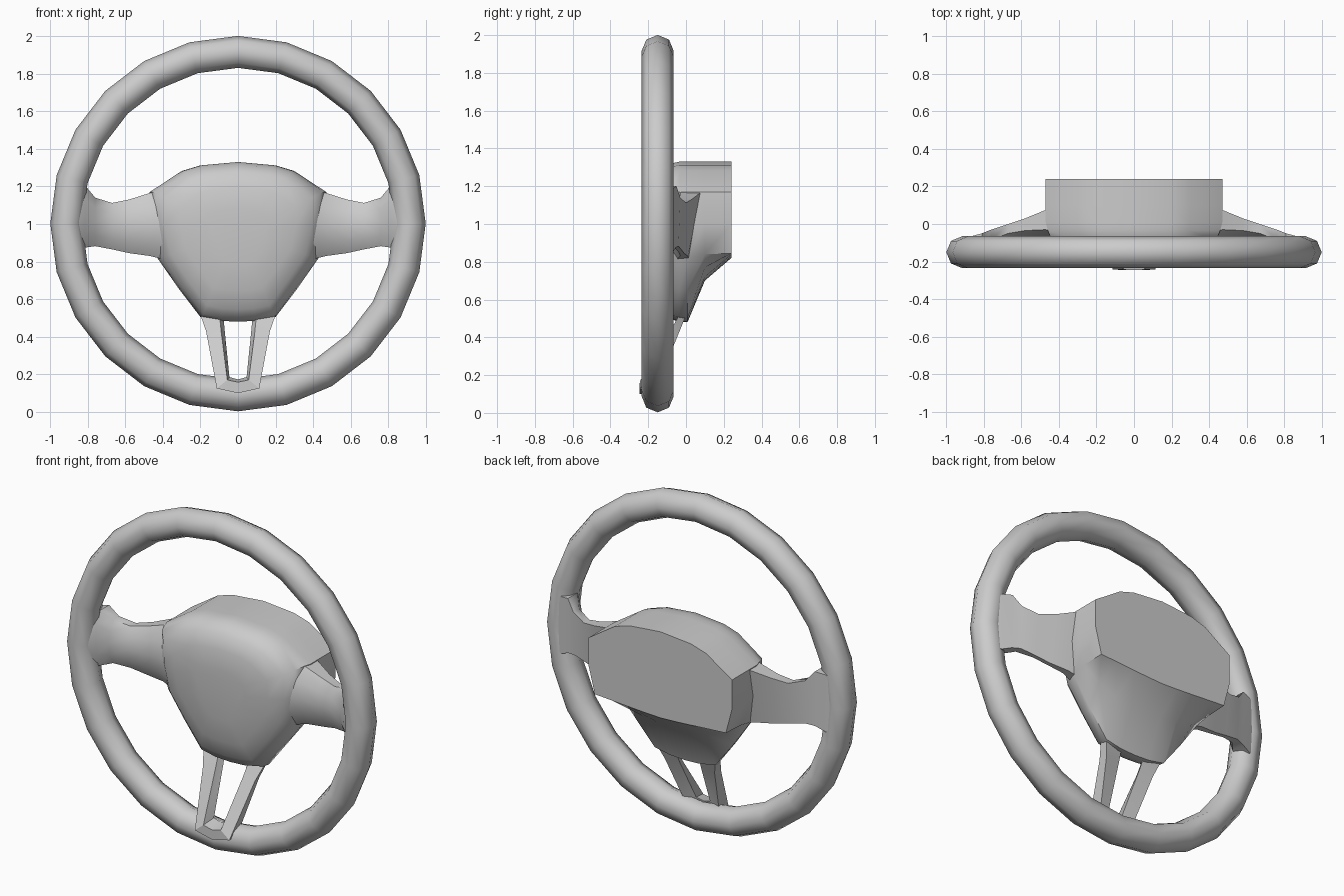
import bpy, bmesh, math

if "Cube" in bpy.data.objects:
    bpy.data.objects.remove(bpy.data.objects["Cube"])


def finish(name, bm, angle):
    """Turn a bmesh into a smooth-by-angle object."""
    bmesh.ops.recalc_face_normals(bm, faces=bm.faces)
    me = bpy.data.meshes.new(name)
    bm.to_mesh(me)
    bm.free()
    ob = bpy.data.objects.new(name, me)
    bpy.context.collection.objects.link(ob)
    bpy.ops.object.select_all(action='DESELECT')
    ob.select_set(True)
    bpy.context.view_layer.objects.active = ob
    bpy.ops.object.shade_smooth_by_angle(angle=math.radians(angle))
    return ob


def loft(name, loops, angle=40):
    """Skin a list of equal-length closed loops and cap both ends."""
    bm = bmesh.new()
    rings = [[bm.verts.new(p) for p in lp] for lp in loops]
    n = len(rings[0])
    for a, b in zip(rings, rings[1:]):
        for i in range(n):
            j = (i + 1) % n
            bm.faces.new((a[i], a[j], b[j], b[i]))
    bm.faces.new(rings[0])
    bm.faces.new(rings[-1])
    return finish(name, bm, angle)


# Rim: 24 x 8 ring
bpy.ops.mesh.primitive_torus_add(major_segments=24, minor_segments=8,
                                 major_radius=0.914, minor_radius=0.085,
                                 location=(0, -0.15, 1.002), rotation=(math.pi / 2, 0, 0))
bpy.context.object.name = "rim"
bpy.ops.object.shade_smooth_by_angle(angle=math.radians(60))

# Hub: half outlines (x, z) from top centre to bottom centre, lofted from back to front
upper = [(0, 1.33), (.2, 1.312), (.3, 1.282), (.47, 1.17), (.47, 1.0)]
front = upper + [(.43, .82), (.315, .655), (.2, .505), (.1, .485), (0, .48)]


def hub_loop(half, y, s=1.0, tilt=0.0, sx=1.0):
    """Mirror a half outline, scale it about the hub centre, lean lower part back."""
    pts = [(x * s * sx, y + tilt * (0.95 - (.95 + (z - .95) * s)), .95 + (z - .95) * s)
           for x, z in half]
    return pts + [(-x, yy, z) for x, yy, z in reversed(pts[1:-1])]


back = upper + [(.43, .845), (.32, .838), (.2, .83), (.1, .824), (0, .82)]
mid = upper + [(.433, .84), (.33, .77), (.21, .72), (.1, .705), (0, .70)]
loft("hub", [
    hub_loop(back, .24),
    hub_loop(mid, .10),
    hub_loop(front, .008),
    hub_loop(front, -.035, 1, 0, .975),
    hub_loop(front, -.085, .965, .02, .965),
    hub_loop(front, -.13, .86, .035, .97),
    hub_loop(front, -.16, .65, .04),
    hub_loop(front, -.175, .35, .04),
], 44)

# Side spokes: x, top z, bottom z, front y (middle), front y (edges), back y top, back y bottom
sections = [
    (.34, 1.20, .80, -.13, -.06, .10, .02),
    (.41, 1.185, .815, -.108, -.045, .09, .015),
    (.47, 1.165, .83, -.09, -.03, .075, .01),
    (.58, 1.13, .845, -.08, -.035, .03, -.01),
    (.67, 1.112, .865, -.09, -.05, 0, -.025),
    (.76, 1.14, .882, -.125, -.085, -.03, -.04),
    (.81, 1.20, .875, -.175, -.14, -.05, -.055),
    (.87, 1.19, .85, -.210, -.18, -.066, -.068),
    (.93, 1.14, .88, -.19, -.17, -.09, -.09),
]
for side, label in ((1, "right"), (-1, "left")):
    loops = []
    for x, zt, zb, fm, fe, bt, bb in sections:
        h = zt - zb
        loops.append([(side * x, y, z) for y, z in (
            (bt, zt), (fe, zt), (fm * .8 + fe * .2, zt - h * .22), (fm, zt - h * .5),
            (fm * .8 + fe * .2, zb + h * .22), (fe, zb), (bb, zb))])
    loft(label + "_spoke", loops, 45)

# Lower spoke: open U-shaped frame; outer x, z, inner x, z, front y, back y
stations = [
    (.205, .53, .10, .53, -.03, .005),
    (.17, .43, .09, .43, -.085, -.035),
    (.113, .125, .057, .17, -.243, -.16),
    (0, .10, 0, .158, -.245, -.165),
]
stations += [(-a, b, -c, d, f, k) for a, b, c, d, f, k in reversed(stations[:-1])]
loft("lower_spoke_frame", [
    [(ox, f, oz), (ix, f, iz), (ix * .8, k, iz + .015), (ox * .96, k, oz)]
    for ox, oz, ix, iz, f, k in stations], 25)
